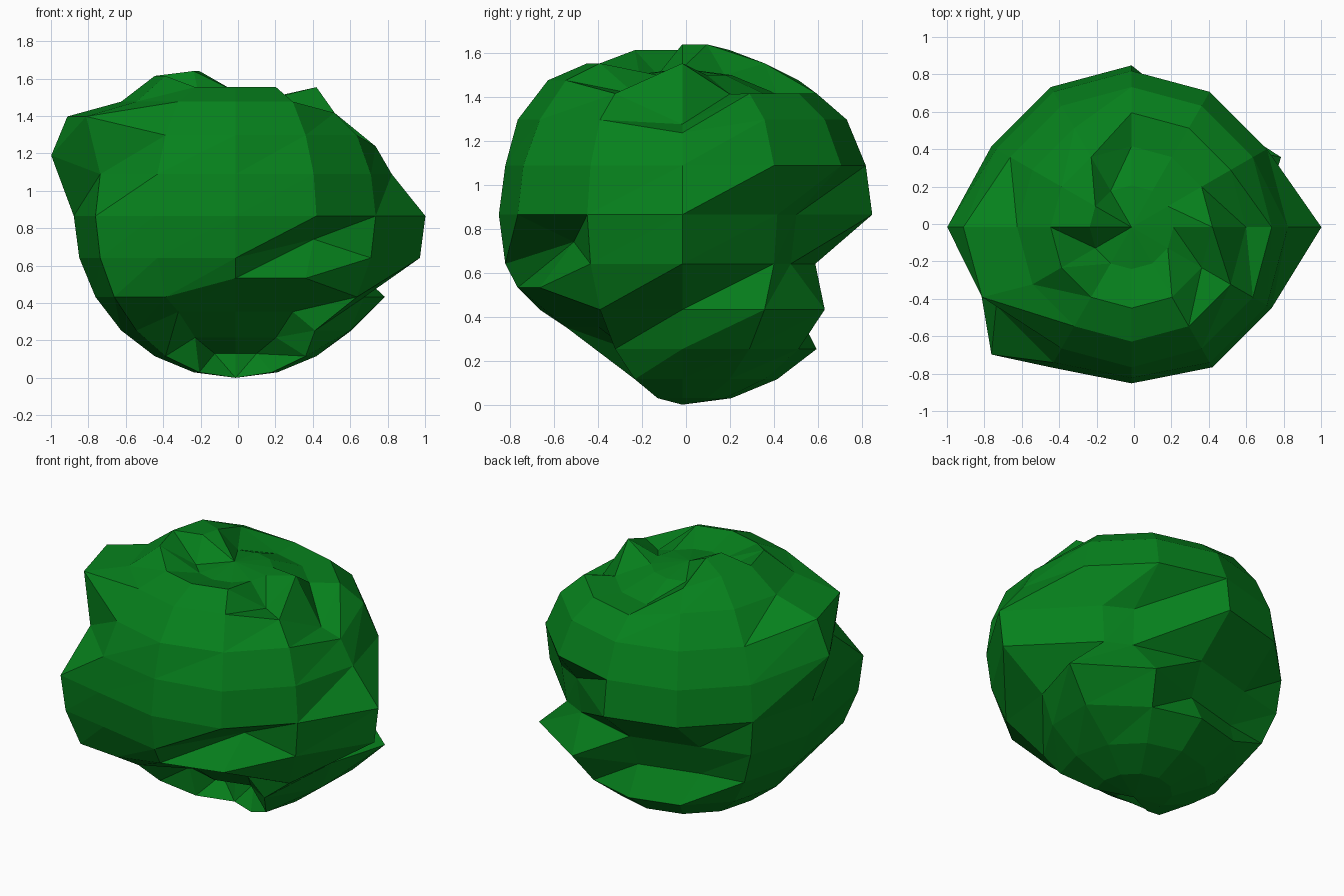
import bpy, bmesh
from math import sin, cos, pi
from mathutils import Vector

if "Cube" in bpy.data.objects:
    bpy.data.objects.remove(bpy.data.objects["Cube"])

R = 0.865
CENTRE = Vector((-0.013, -0.017, 0.865))
N = 12  # segments and rings

# Corners of a coarse sphere, rings counted from the bottom, segments from +x
bm = bmesh.new()
grid = {}
for k in range(N + 1):
    a = k * pi / N
    for s in range(N):
        if k in (0, N) and s:
            grid[k, s] = grid[k, 0]  # one shared corner at each pole
            continue
        t = s * 2 * pi / N
        grid[k, s] = bm.verts.new(CENTRE + R * Vector((sin(a) * cos(t), sin(a) * sin(t), -cos(a))))


def push(direction, rings, segs):
    """Shift a patch of corners."""
    for k in range(rings[0], rings[-1] + 1):
        for s in range(segs[0], segs[-1] + 1):
            grid[k, s % N].co += direction


RIGHT, BACK, UP = Vector((0.15, 0, 0)), Vector((0, 0.23, 0)), Vector((0, 0, 0.1))
SINK, CRATER = UP * -0.6, UP * -2

# Hollow underside and notch at the front
push(UP, [1, 3], [8, 10])
push(UP, [4], [9, 10])
push(BACK, [1, 2], [8])
push(BACK, [1, 3], [9, 10])
push(RIGHT * -0.7, [3], [11])
push(UP + BACK, [5], [10])
push(BACK * 0.13, [5, 7], [9])

# Front left bulge, back notch
push(BACK * -1.08, [4, 6], [7])
push(-BACK, [4, 5], [3, 4])
push(-BACK, [5, 6], [2])

# Right side bulge and dent
push(RIGHT * 0.6, [3], [1])
push(RIGHT, [4], [1])
push(RIGHT * -0.4, [4], [0])
push(RIGHT, [5, 6], [0])
push(-RIGHT, [5, 6], [1])

# Upper left bulge
push(UP - RIGHT, [7, 8], [6])
push(UP - RIGHT, [8], [7])

# Sunken crown
push(SINK, [8], [0])
push(CRATER, [9], [0])
push(SINK, [9], [1, 3])
push(SINK, [9], [11])
push(SINK, [10], [8, 10])
push(SINK, [10], [0])
push(SINK, [10], [4])
push(CRATER, [10], [1, 3])
push(CRATER, [10], [11])
push(SINK, [11], [5, 6])
push(CRATER, [11], [7, 16])
push(CRATER, [N], [0])

# Flat facets, every panel split along the same diagonal
for k in range(N):
    for s in range(N):
        n = (s + 1) % N
        a, b, c, d = grid[k, s], grid[k, n], grid[k + 1, n], grid[k + 1, s]
        if k > 0:
            bm.faces.new((a, b, c))
        if k < N - 1:
            bm.faces.new((a, c, d))

# Bush object
mesh = bpy.data.meshes.new("bush")
bm.to_mesh(mesh)
bm.free()
leaf = bpy.data.materials.new("leaf_green")
leaf.diffuse_color = (0.002, 0.22, 0.012, 1)
leaf.use_nodes = True
leaf.node_tree.nodes["Principled BSDF"].inputs["Base Color"].default_value = leaf.diffuse_color
mesh.materials.append(leaf)
bush = bpy.data.objects.new("bush", mesh)
bpy.context.collection.objects.link(bush)
